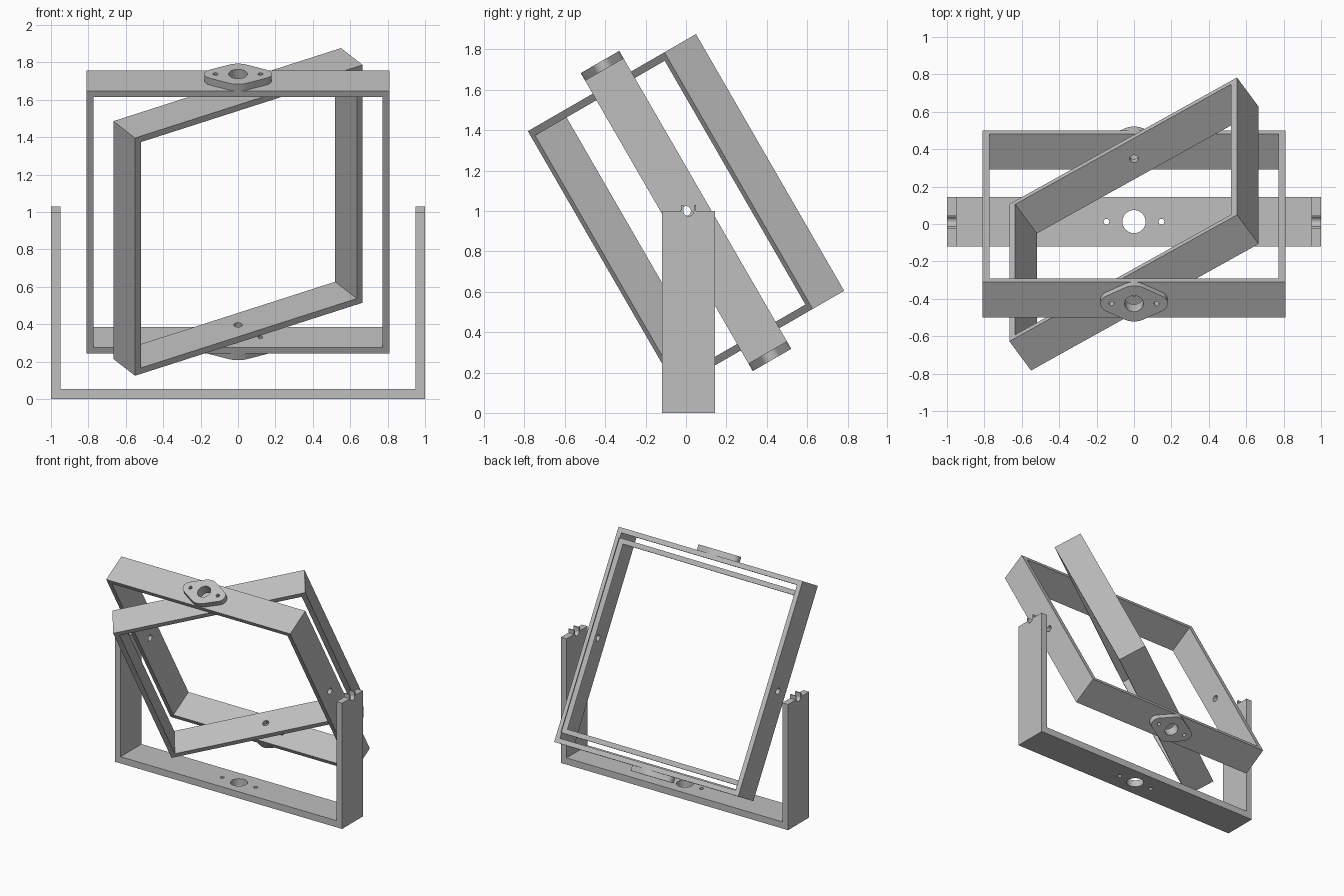
import bpy, bmesh, math
from mathutils import Matrix, Vector

if "Cube" in bpy.data.objects:
    bpy.data.objects.remove(bpy.data.objects["Cube"])

grey = bpy.data.materials.new("plain grey")
grey.use_nodes = True
colour = (0.52, 0.52, 0.52, 1)
grey.diffuse_color = colour
grey.node_tree.nodes["Principled BSDF"].inputs["Base Color"].default_value = colour


def make(name, bm):
    bmesh.ops.recalc_face_normals(bm, faces=bm.faces)
    mesh = bpy.data.meshes.new(name)
    bm.to_mesh(mesh)
    bm.free()
    mesh.materials.append(grey)
    obj = bpy.data.objects.new(name, mesh)
    bpy.context.collection.objects.link(obj)
    return obj


def extrude(name, outline, depth):
    """Extrude an x-z outline symmetrically along y."""
    bm = bmesh.new()
    face = bm.faces.new([bm.verts.new((x, -depth, z)) for x, z in outline])
    new = bmesh.ops.extrude_face_region(bm, geom=[face])["geom"]
    bmesh.ops.translate(bm, vec=(0, 2 * depth, 0),
                        verts=[v for v in new if isinstance(v, bmesh.types.BMVert)])
    return make(name, bm)


def drill(obj, holes):
    """Cut cylinders given as (centre, axis, radius, length)."""
    bm = bmesh.new()
    for centre, axis, radius, length in holes:
        turn = Vector((0, 0, 1)).rotation_difference(Vector(axis)).to_matrix().to_4x4()
        bmesh.ops.create_cone(bm, cap_ends=True, segments=32, radius1=radius, radius2=radius,
                              depth=length, matrix=Matrix.Translation(centre) @ turn)
    cutter = make("hole_cutter", bm)
    cutter.hide_render = True
    mod = obj.modifiers.new("holes", 'BOOLEAN')
    mod.operation, mod.solver, mod.object = 'DIFFERENCE', 'EXACT', cutter
    bpy.context.view_layer.update()
    finish(obj)
    bpy.data.objects.remove(cutter)


def finish(obj):
    bpy.ops.object.select_all(action='DESELECT')
    obj.select_set(True)
    bpy.context.view_layer.objects.active = obj
    for mod in list(obj.modifiers):
        bpy.ops.object.modifier_apply(modifier=mod.name)
    bpy.ops.object.shade_smooth_by_angle(angle=math.radians(30))


def frame(name, half_w, half_h, depth, wall):
    """Square frame: four mitred bars made from an outer and inner loop."""
    bm = bmesh.new()
    loops = []
    for y in (-depth, depth):
        for inset in (0, wall):
            w, h = half_w - inset, half_h - inset
            loops.append([bm.verts.new((sx * w, y, sz * h))
                          for sx, sz in ((-1, -1), (1, -1), (1, 1), (-1, 1))])
    for a, b in ((0, 1), (1, 3), (3, 2), (2, 0)):
        for i in range(4):
            j = (i + 1) % 4
            bm.faces.new((loops[a][i], loops[a][j], loops[b][j], loops[b][i]))
    return make(name, bm)


X, Z = (1, 0, 0), (0, 0, 1)
WALL = 0.037
tilt = Matrix.Translation((0, 0, 1)) @ Matrix.Rotation(math.radians(30), 4, 'X')
spin = Matrix.Rotation(math.radians(32.7), 4, 'Z')

# U-shaped stand with half-round bearing seats
stand = extrude("stand", [(-1, 0), (1, 0), (1, 1), (0.95, 1), (0.95, 0.053),
                          (-0.95, 0.053), (-0.95, 1), (-1, 1)], 0.132)
drill(stand, [((s * 0.975, 0, 1), X, 0.026, 0.2) for s in (-1, 1)]
      + [((0, 0, 0), Z, 0.062, 0.3)]
      + [((s * 0.147, 0, 0), Z, 0.015, 0.3) for s in (-1, 1)])
stand.location.y = 0.0125

# Small lips beside each bearing seat
for side, sx in (("right", -1), ("left", 1)):
    for end, sy in (("front", -1), ("back", 1)):
        bm = bmesh.new()
        bmesh.ops.create_cube(bm, size=1, matrix=Matrix.Diagonal((0.05, 0.01, 0.03, 1)))
        lip = make(f"{side}_{end}_bearing_lip", bm)
        lip.location = (sx * 0.975, 0.0125 + sy * 0.031, 1.015)

# Outer tilting frame
OUT = 0.81
flange_holes = [((x, 0, s * OUT), Z, r, 0.3) for s in (-1, 1)
                for x, r in ((0, 0.05), (-0.12, 0.013), (0.12, 0.013))]
outer = frame("outer_frame", OUT, OUT, 0.11, WALL)
drill(outer, flange_holes + [((s * OUT, 0, 0), X, 0.024, 0.3) for s in (-1, 1)])
outer.matrix_world = tilt

# Rounded mounting flanges above and below the outer frame
for name, s in (("top_flange", 1), ("bottom_flange", -1)):
    bm = bmesh.new()
    for cx, r in ((0, 0.11), (-0.13, 0.05), (0.13, 0.05)):
        for i in range(48):
            a = math.tau * i / 48
            for z in (OUT, OUT + 0.042):
                bm.verts.new((cx + r * math.cos(a), r * math.sin(a), s * z))
    hull = bmesh.ops.convex_hull(bm, input=bm.verts)
    bmesh.ops.delete(bm, geom=[v for v in bm.verts if not v.link_faces], context='VERTS')
    bmesh.ops.dissolve_limit(bm, angle_limit=0.01, verts=bm.verts, edges=bm.edges)
    flange = make(name, bm)
    drill(flange, flange_holes)
    flange.matrix_world = tilt

# Inner swivelling frame
inner = frame("inner_frame", 0.723, 0.734, 0.107, WALL)
drill(inner, [((0, 0, s * 0.72), Z, 0.023, 0.3) for s in (-1, 1)])
inner.matrix_world = tilt @ spin
